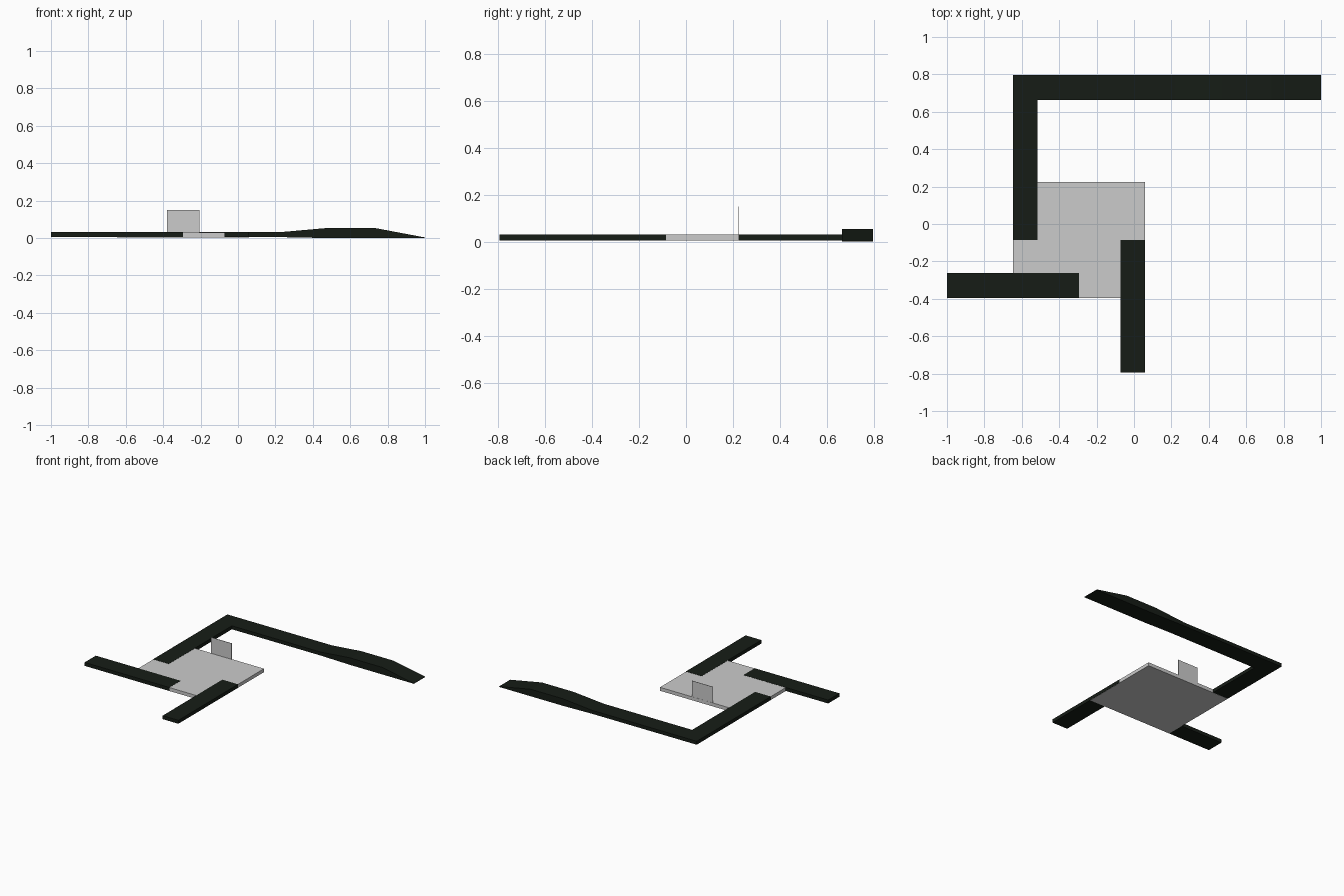
import bpy

if "Cube" in bpy.data.objects:
    bpy.data.objects.remove(bpy.data.objects["Cube"])

asphalt = bpy.data.materials.new("dark_asphalt")
asphalt.diffuse_color = (0.008, 0.012, 0.008, 1)
asphalt.use_nodes = True
asphalt.node_tree.nodes["Principled BSDF"].inputs["Base Color"].default_value = asphalt.diffuse_color


def prism(name, profile, y0, y1, mat=None):
    """Extrude an x-z outline (counter-clockwise from the front) along y."""
    n = len(profile)
    verts = [(x, y, z) for y in (y0, y1) for x, z in profile]
    faces = [list(range(n)), list(range(2 * n - 1, n - 1, -1))]
    faces += [[(i + 1) % n, i, i + n, (i + 1) % n + n] for i in range(n)]
    mesh = bpy.data.meshes.new(name)
    mesh.from_pydata(verts, [], faces)
    if mat:
        mesh.materials.append(mat)
    obj = bpy.data.objects.new(name, mesh)
    bpy.context.collection.objects.link(obj)
    return obj


def box(name, x0, x1, y0, y1, z0, z1, mat=None):
    return prism(name, [(x0, z0), (x1, z0), (x1, z1), (x0, z1)], y0, y1, mat)


LOW, TOP = 0.005, 0.031

# Square base plate and the thin upright panel on its back edge
box("base_plate", -0.646, 0.059, -0.395, 0.225, LOW - 0.001, TOP - 0.001)
box("upright_panel", -0.38, -0.207, 0.221, 0.224, TOP - 0.002, 0.15)

# Straight arms, a hair proud of the plate so they read as dark inlays
box("front_arm", -0.071, 0.060, -0.795, -0.085, LOW, TOP, asphalt)
box("left_arm", -1.0, -0.295, -0.396, -0.263, LOW, TOP, asphalt)
box("back_arm", -0.647, -0.516, -0.085, 0.667, LOW, TOP, asphalt)

# Long back arm with a hump tapering to the ground
prism("ramp_arm",
      [(-0.647, LOW), (0.22, LOW), (0.47, 0.0), (1.0, 0.0), (1.0, 0.003),
       (0.735, 0.053), (0.47, 0.053), (0.22, TOP), (-0.647, TOP)],
      0.664, 0.797, asphalt)
